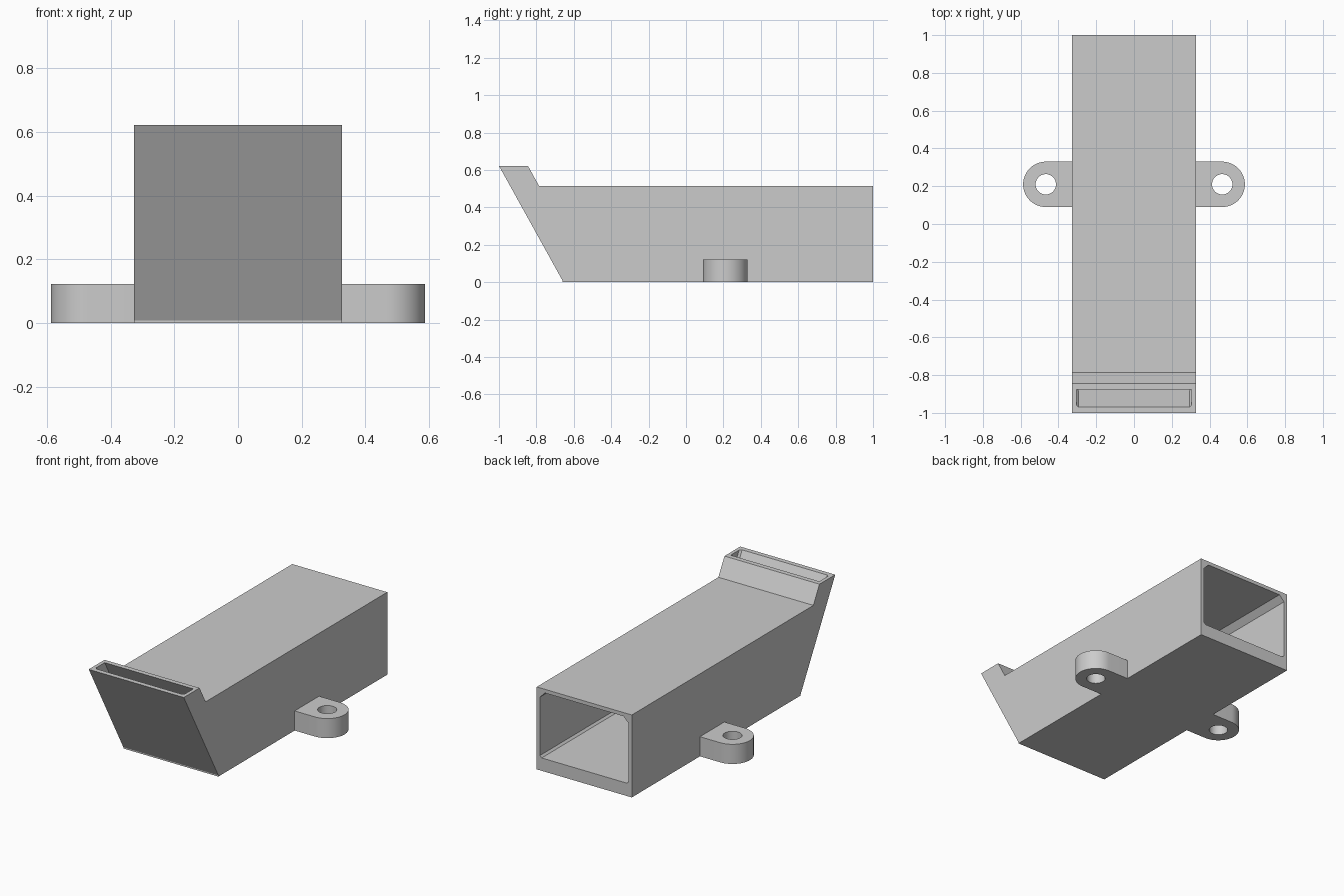
import bpy, bmesh, math
from mathutils import Vector

if "Cube" in bpy.data.objects:
    bpy.data.objects.remove(bpy.data.objects["Cube"], do_unlink=True)

gray = bpy.data.materials.new("plain gray")
gray.use_nodes = True
COLOR = (0.6, 0.6, 0.6, 1)
gray.diffuse_color = COLOR
gray.node_tree.nodes["Principled BSDF"].inputs["Base Color"].default_value = COLOR


def loft(name, start, end):
    """Solid between two matching outlines."""
    bm = bmesh.new()
    a = [bm.verts.new(p) for p in start]
    b = [bm.verts.new(p) for p in end]
    bm.faces.new(a)
    bm.faces.new(b[::-1])
    for i in range(len(a)):
        j = (i + 1) % len(a)
        bm.faces.new((a[j], a[i], b[i], b[j]))
    bmesh.ops.recalc_face_normals(bm, faces=bm.faces)
    mesh = bpy.data.meshes.new(name)
    bm.to_mesh(mesh)
    bm.free()
    mesh.materials.append(gray)
    obj = bpy.data.objects.new(name, mesh)
    bpy.context.collection.objects.link(obj)
    return obj


def cut(target, cutter):
    mod = target.modifiers.new("cut", 'BOOLEAN')
    mod.operation = 'DIFFERENCE'
    mod.solver = 'EXACT'
    mod.object = cutter
    bpy.context.view_layer.objects.active = target
    bpy.ops.object.modifier_apply(modifier=mod.name)
    bpy.data.objects.remove(cutter, do_unlink=True)


def circle(x, y, r, z, a0, a1, n):
    angles = [a0 + (a1 - a0) * i / n for i in range(n + 1)]
    return [(x + r * math.cos(a), y + r * math.sin(a), z) for a in angles]


# Duct body: side profile extruded across the width
W, TOP, ROOF = 0.327, 0.622, 0.513
side = [(-0.66, 0), (-0.66, 0.008), (-1, TOP), (-0.845, TOP),
        (-0.785, ROOF), (1, ROOF), (1, 0)]
duct = loft("duct_body", [(-W, y, z) for y, z in side], [(W, y, z) for y, z in side])

# Main channel: chamfered section running from the sloped front to the open back
SLOPE = 0.553
I, FLOOR, CEIL, C, c = 0.305, 0.08, 0.49, 0.035, 0.012
half = [(I - c, FLOOR), (I, FLOOR + c), (I, CEIL - C), (I - C, CEIL)]
section = half + [(-x, z) for x, z in reversed(half)]
front = [(x, -0.97 + (TOP - z) * SLOPE, z) for x, z in section]
cut(duct, loft("channel_cutter", front, [(x, 1.1, z) for x, z in section]))

# Slanted throat leading up to the slot
slot = [(I, -0.875), (I, -0.97 + c), (I - c, -0.97),
        (c - I, -0.97), (-I, -0.97 + c), (-I, -0.875)]


def throat_ring(z):
    return [(x, y + (TOP - z) * SLOPE, z) for x, y in slot]


cut(duct, loft("throat_cutter", throat_ring(0.4), throat_ring(0.7)))

# Rounded mounting tabs with a through hole
CX, CY, R, H = 0.467, 0.21, 0.12, 0.122
for name, s in (("left_tab", 1), ("right_tab", -1)):
    def outline(z):
        arc = circle(CX, CY, R, z, -math.pi / 2, math.pi / 2, 32)
        pts = arc + [(W, CY + R, z), (W, CY - R, z)]
        return [(s * x, y, z) for x, y, z in pts]
    tab = loft(name, outline(0), outline(H))
    hole = [circle(s * CX, CY, 0.054, z, 0, math.tau * 39 / 40, 39) for z in (-0.1, 0.3)]
    cut(tab, loft("hole_cutter", *hole))
    bpy.ops.object.select_all(action='DESELECT')
    tab.select_set(True)
    bpy.context.view_layer.objects.active = tab
    bpy.ops.object.shade_smooth_by_angle(angle=math.radians(30))
